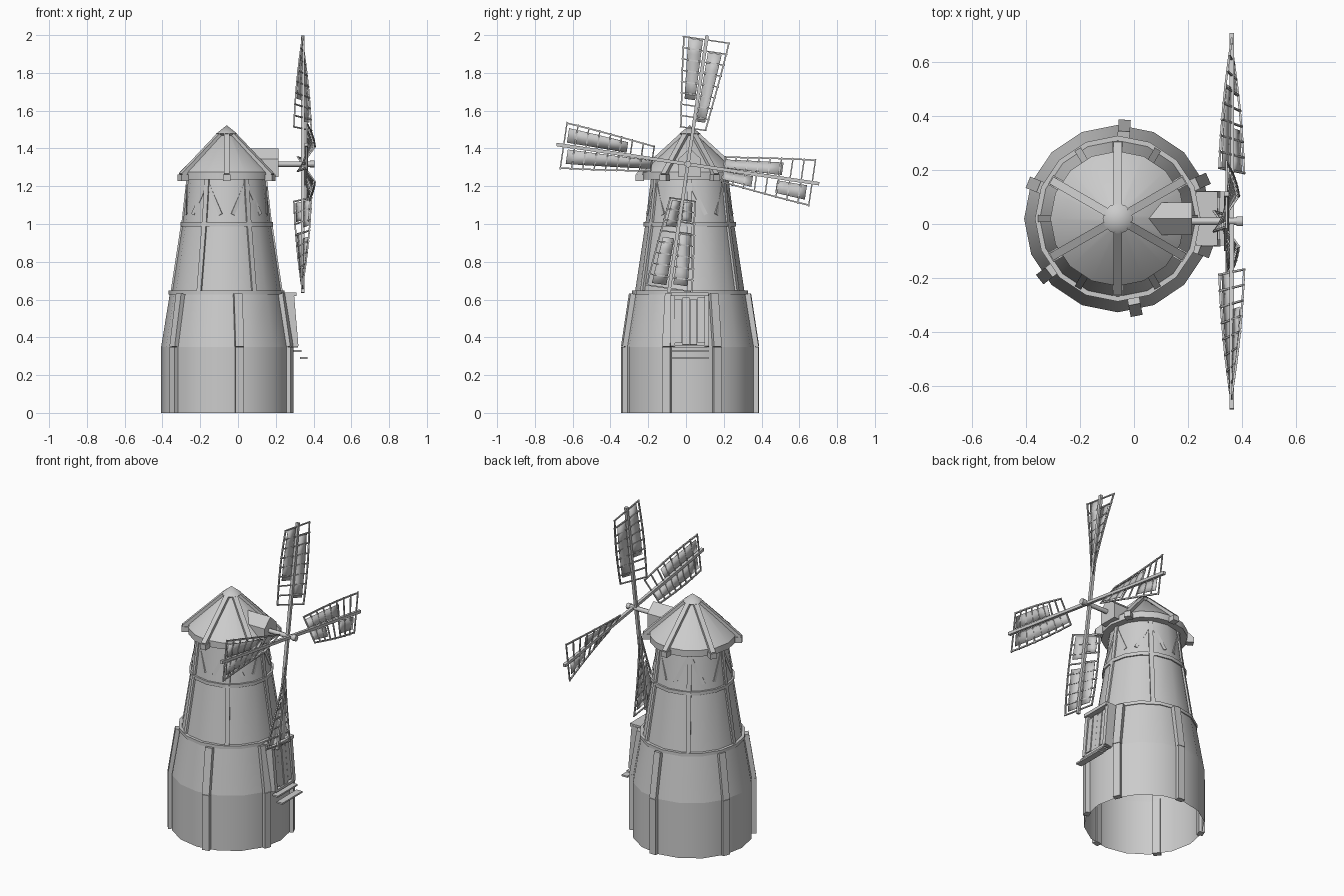
import bpy, bmesh, math
from mathutils import Vector

if "Cube" in bpy.data.objects:
    bpy.data.objects.remove(bpy.data.objects["Cube"])

grey = bpy.data.materials.new("plain_grey")
grey.use_nodes = True
grey.diffuse_color = (0.6, 0.6, 0.6, 1)
grey.node_tree.nodes["Principled BSDF"].inputs["Base Color"].default_value = (0.6, 0.6, 0.6, 1)

CX, CY = -0.06, 0.02          # tower axis


def finish(name, bm, smooth=False, fix=True):
    if fix:
        bmesh.ops.recalc_face_normals(bm, faces=bm.faces)
    me = bpy.data.meshes.new(name)
    bm.to_mesh(me)
    bm.free()
    ob = bpy.data.objects.new(name, me)
    bpy.context.collection.objects.link(ob)
    me.materials.append(grey)
    if smooth:
        bpy.ops.object.select_all(action='DESELECT')
        ob.select_set(True)
        bpy.context.view_layer.objects.active = ob
        bpy.ops.object.shade_smooth_by_angle(angle=math.radians(30))
    return ob


def polar(r, deg, z):
    a = math.radians(deg)
    return Vector((CX + r * math.cos(a), CY + r * math.sin(a), z))


def lathe(name, profile, n=16):
    """Turn an (r, z) profile, listed from bottom to top, around the tower axis."""
    bm = bmesh.new()
    rings = []
    for r, z in profile:
        if r == 0:
            rings.append([bm.verts.new((CX, CY, z))] * n)
        else:
            rings.append([bm.verts.new(polar(r, 360 * i / n, z)) for i in range(n)])
    for lo, hi in zip(rings, rings[1:]):
        for i in range(n):
            j = (i + 1) % n
            bm.faces.new(list(dict.fromkeys((lo[i], lo[j], hi[j], hi[i]))))
    return finish(name, bm, True, fix=False)


def beam(bm, a, b, width, depth, out):
    """Box from a to b; depth is measured along the out direction."""
    a, b = Vector(a), Vector(b)
    d = (b - a).normalized()
    side = d.cross(Vector(out)).normalized()
    n = side.cross(d)
    ends = []
    for p in (a, b):
        ends.append([bm.verts.new(p + side * u * width / 2 + n * v * depth / 2)
                     for u, v in ((-1, -1), (1, -1), (1, 1), (-1, 1))])
    bm.faces.new(ends[0])
    bm.faces.new(ends[1][::-1])
    for i in range(4):
        j = (i + 1) % 4
        bm.faces.new((ends[0][i], ends[1][i], ends[1][j], ends[0][j]))


def box(bm, lo, hi):
    mid = [(p + q) / 2 for p, q in zip(lo, hi)]
    beam(bm, (mid[0], mid[1], lo[2]), (mid[0], mid[1], hi[2]),
         hi[1] - lo[1], hi[0] - lo[0], (1, 0, 0))


def radial(deg):
    return polar(1, deg, 0) - polar(0, deg, 0)


# Tower shell, open at the bottom
lathe("base_drum", [(0.347, 0), (0.347, 0.35)])
lathe("base_taper", [(0.347, 0.35), (0.3, 0.635)])
lathe("middle_wall", [(0.29, 0.64), (0.235, 1.0)])
lathe("upper_wall", [(0.235, 1.0), (0.205, 1.245)])
lathe("lower_hoop", [(0.285, 0.628), (0.307, 0.628), (0.307, 0.648), (0.285, 0.648)])
lathe("upper_hoop", [(0.23, 0.988), (0.245, 0.988), (0.245, 1.01), (0.23, 1.01)])

# Roof with eave band, ribs and cap
lathe("roof", [(0.2, 1.235), (0.25, 1.235), (0.25, 1.275), (0.04, 1.47), (0, 1.48)])
lathe("roof_cap", [(0.02, 1.45), (0.056, 1.478), (0, 1.523)], 12)
bm = bmesh.new()
for k in range(6):
    a = 30 + 60 * k
    beam(bm, polar(0.04, a, 1.473), polar(0.275, a, 1.258), 0.03, 0.025, radial(a) + Vector((0, 0, 1)))
    beam(bm, polar(0.265, a, 1.228), polar(0.265, a, 1.262), 0.04, 0.045, radial(a))
finish("roof_ribs", bm)

# Outer posts of the base
bm = bmesh.new()
for a in (24, 86, 158, 218, 281, 340):
    grow = -0.008 if a == 158 else 0
    foot, knee, head = [polar(r + grow, a, z) for r, z in ((0.35, 0), (0.35, 0.35), (0.307, 0.63))]
    beam(bm, foot, knee, 0.045, 0.034, radial(a))
    beam(bm, knee, head, 0.045, 0.034, radial(a))
finish("base_posts", bm)

# Flat posts and diagonal braces of the upper tower
bm = bmesh.new()
for k in range(6):
    a = 60 * k
    beam(bm, polar(0.287, a, 0.64), polar(0.232, a, 1.0), 0.026, 0.02, radial(a))
    beam(bm, polar(0.232, a, 1.0), polar(0.205, a, 1.24), 0.026, 0.016, radial(a))
    for s in (-1, 1):
        beam(bm, polar(0.206, a, 1.22), polar(0.225, a + 22 * s, 1.05), 0.02, 0.012, radial(a + 11 * s))
finish("tower_battens", bm)

# Gabled dormer holding the shaft
bm = bmesh.new()
section = [(-0.06, 1.25), (0.06, 1.25), (0.06, 1.345), (0, 1.4), (-0.06, 1.345)]
caps = [[bm.verts.new((x, CY + y, z)) for y, z in section] for x in (0.02, 0.215)]
bm.faces.new(caps[0])
bm.faces.new(caps[1][::-1])
for i in range(5):
    j = (i + 1) % 5
    bm.faces.new((caps[0][i], caps[1][i], caps[1][j], caps[0][j]))
finish("dormer", bm)

# Shaft and hub
HY, HZ = 0.01, 1.317


def rod(name, x0, x1, r):
    bm = bmesh.new()
    bmesh.ops.create_cone(bm, cap_ends=True, segments=12, radius1=r, radius2=r, depth=x1 - x0)
    ob = finish(name, bm, True)
    ob.rotation_euler = (0, math.pi / 2, 0)
    ob.location = ((x0 + x1) / 2, HY, HZ)


rod("shaft", 0.15, 0.385, 0.014)
rod("hub_nose", 0.38, 0.404, 0.018)

# Four twisted lattice sails on two crossed stocks
ROOT, TIP = 0.19, 0.665
CLOTH = [  # (side, start, end) for each sail, side 1 is the leading edge
    [(1, 0.23, 0.6), (-1, 0.34, 0.66)],
    [(1, 0.19, 0.35), (1, 0.48, 0.64), (-1, 0.19, 0.5)],
    [(1, 0.2, 0.34), (1, 0.4, 0.65), (-1, 0.2, 0.3), (-1, 0.36, 0.64)],
    [(1, 0.33, 0.65), (-1, 0.19, 0.64)],
]
names = ("top", "back", "bottom", "front")
for k in range(4):
    ang = math.radians(8.5 + 90 * k)
    along = Vector((0, math.sin(ang), math.cos(ang)))
    across = Vector((0, math.cos(ang), -math.sin(ang)))
    out = Vector((1, 0, 0))
    hub = Vector((0.342 if k % 2 == 0 else 0.362, HY, HZ))

    def spot(s, w):
        t = (s - ROOT) / (TIP - ROOT)
        half = 0.08 + 0.04 * t
        pitch = math.radians(35) * (1 - t)
        return hub + along * s + (across * math.cos(pitch) + out * math.sin(pitch)) * half * w

    bm = bmesh.new()
    beam(bm, hub, hub + along * (0.688 if k % 2 == 0 else 0.703), 0.018, 0.018, out)
    steps = [ROOT + (TIP - ROOT) * i / 8 for i in range(9)]
    for s in steps:
        beam(bm, spot(s, -1.06), spot(s, 1.06), 0.007, 0.007, out)
    for w in (-1, 1):
        for s0, s1 in zip(steps, steps[1:]):
            beam(bm, spot(s0, w), spot(s1, w), 0.008, 0.008, out)
    finish(names[k] + "_sail_frame", bm)

    bm = bmesh.new()
    for side, s0, s1 in CLOTH[k]:
        cuts = [s0 + (s1 - s0) * i / 4 for i in range(5)]
        for c0, c1 in zip(cuts, cuts[1:]):
            corners = [(c0, 0.15), (c0, 0.8), (c1, 0.8), (c1, 0.15)]
            bm.faces.new([bm.verts.new(spot(s, w * side)) for s, w in corners])
    bmesh.ops.remove_doubles(bm, verts=bm.verts, dist=0.0005)
    ob = finish(names[k] + "_sail_cloth", bm, True)
    mod = ob.modifiers.new("thickness", 'SOLIDIFY')
    mod.thickness, mod.offset = 0.003, 0

# Leaning door with planks, frame, lintel and floating steps
lean = (1, 0, 0.07)
bm = bmesh.new()
for i, (z0, z1) in enumerate(((0.37, 0.6), (0.36, 0.61), (0.36, 0.6), (0.37, 0.61))):
    y = CY + (i - 1.5) * 0.04
    beam(bm, (0.302 - 0.003 * (i % 2), y, z0), (0.28 - 0.003 * (i % 2), y, z1), 0.036, 0.02, lean)
beam(bm, (0.285, CY, 0.355), (0.263, CY, 0.62), 0.17, 0.025, lean)
finish("door_planks", bm)
bm = bmesh.new()
for s in (-1, 1):
    y = CY + s * 0.09
    beam(bm, (0.285, y, 0.35), (0.262, y, 0.625), 0.025, 0.07, lean)
box(bm, (0.23, CY - 0.1, 0.618), (0.31, CY + 0.1, 0.638))
box(bm, (0.25, CY - 0.09, 0.345), (0.318, CY + 0.09, 0.36))
finish("door_frame", bm)
bm = bmesh.new()
for x, z in ((0.295, 0.322), (0.328, 0.286)):
    box(bm, (x, CY - 0.1, z), (x + 0.04, CY + 0.1, z + 0.01))
finish("door_steps", bm)
